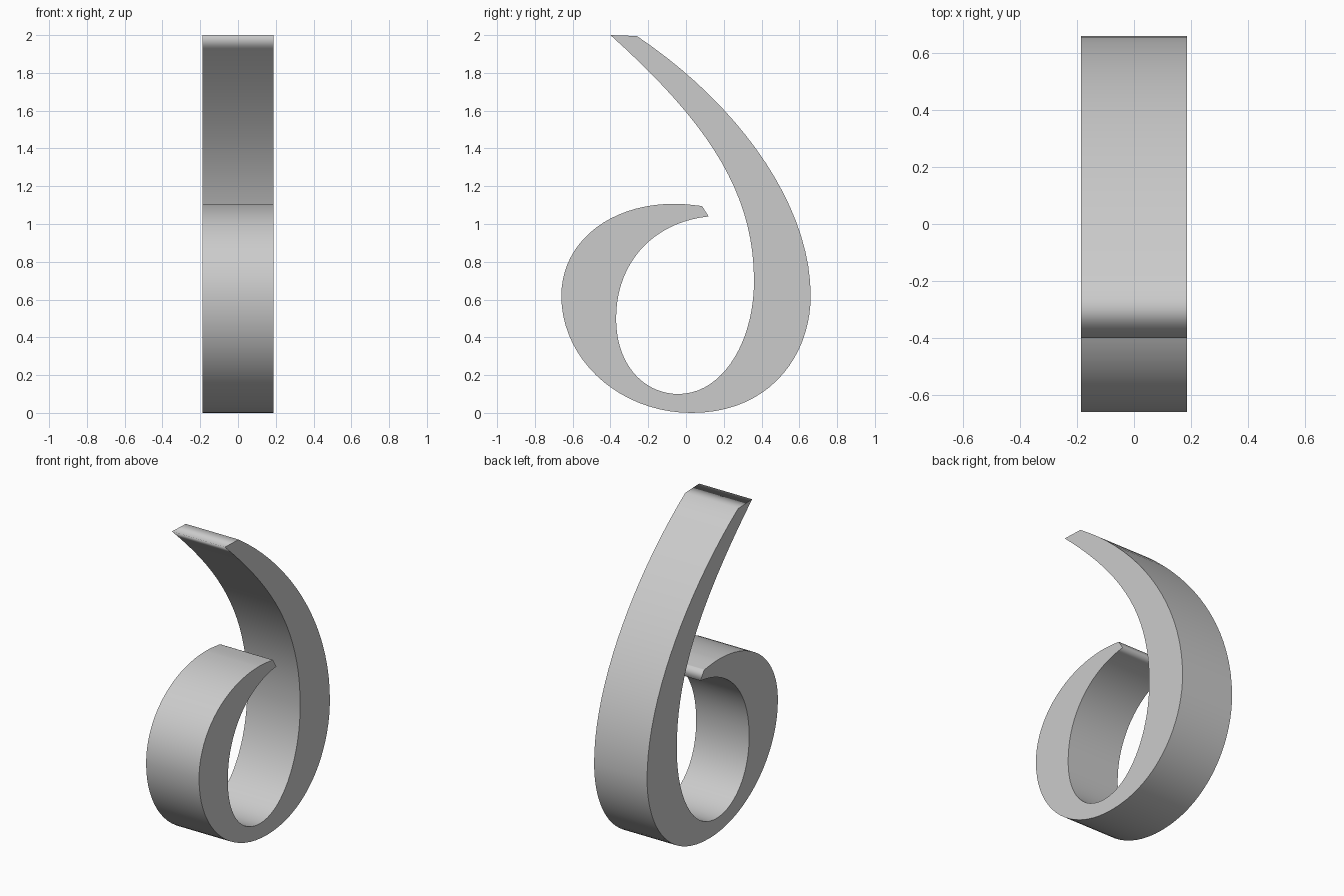
import bpy
import bmesh
from mathutils import Vector
from mathutils.geometry import interpolate_bezier

cube = bpy.data.objects.get("Cube")
if cube:
    bpy.data.objects.remove(cube, do_unlink=True)

HALF_WIDTH = 0.187
STEPS = 20

# Side profile in (y, z): each row is start, handle, handle, end
outer = [
    ((-0.26, 1.995), (0.27, 1.64), (0.66, 1.11), (0.66, 0.62)),
    ((0.66, 0.62), (0.66, 0.30), (0.44, 0), (0.03, 0)),
    ((0.03, 0), (-0.35, 0), (-0.66, 0.28), (-0.66, 0.62)),
    ((-0.66, 0.62), (-0.66, 0.90), (-0.41, 1.107), (-0.06, 1.107)),
    ((-0.06, 1.107), (-0.01, 1.107), (0.04, 1.10), (0.085, 1.095)),
]
inner = [
    ((0.12, 1.04), (-0.17, 1.01), (-0.37, 0.80), (-0.37, 0.50)),
    ((-0.37, 0.50), (-0.37, 0.25), (-0.22, 0.10), (-0.04, 0.10)),
    ((-0.04, 0.10), (0.19, 0.10), (0.36, 0.37), (0.36, 0.70)),
    ((0.36, 0.70), (0.36, 1.18), (0.10, 1.55), (-0.40, 2.0)),
]


def trace(segments):
    """Sample a chain of curve segments without repeating the joints."""
    points = []
    for start, h1, h2, end in segments:
        p = [Vector((y, z, 0)) for y, z in (start, h1, h2, end)]
        points += interpolate_bezier(*p, STEPS)[:-1]
    return points + [p[3]]


# Extrude the closed profile across the width
bm = bmesh.new()
profile = [bm.verts.new((-HALF_WIDTH, p.x, p.y)) for p in trace(outer) + trace(inner)]
cap = bm.faces.new(profile)
swept = bmesh.ops.extrude_face_region(bm, geom=[cap], use_keep_orig=True)["geom"]
moved = [v for v in swept if isinstance(v, bmesh.types.BMVert)]
bmesh.ops.translate(bm, vec=(2 * HALF_WIDTH, 0, 0), verts=moved)
bmesh.ops.recalc_face_normals(bm, faces=bm.faces)

# The rim is smooth all round, the two sides stay flat
for face in bm.faces:
    face.smooth = len(face.verts) == 4

mesh = bpy.data.meshes.new("curled_ribbon")
bm.to_mesh(mesh)
bm.free()
ribbon = bpy.data.objects.new("curled_ribbon", mesh)
bpy.context.collection.objects.link(ribbon)

# Plain grey
colour = (0.6, 0.6, 0.6, 1)
grey = bpy.data.materials.new("light_grey")
grey.use_nodes = True
grey.diffuse_color = colour
grey.node_tree.nodes["Principled BSDF"].inputs["Base Color"].default_value = colour
mesh.materials.append(grey)
